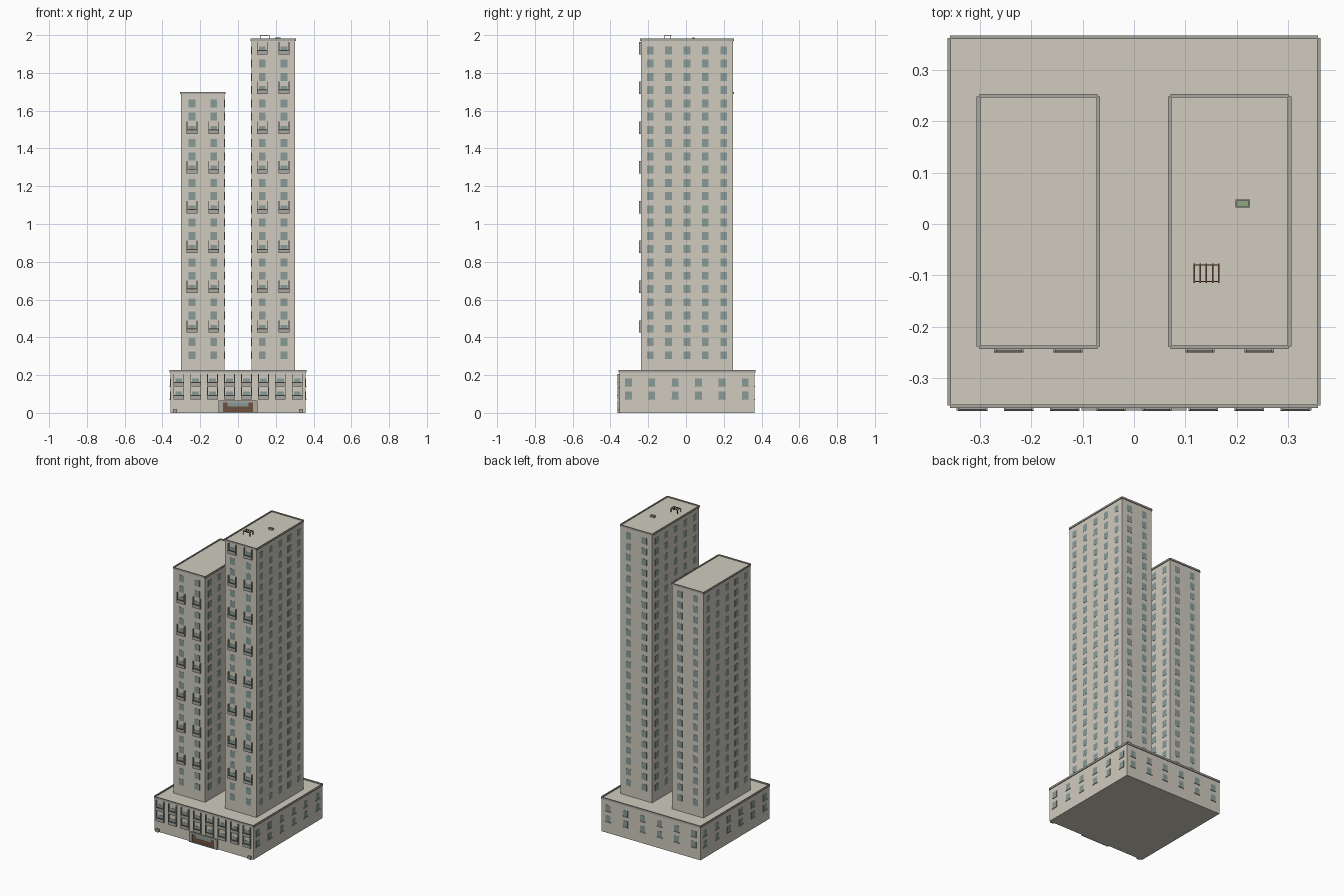
import bpy, bmesh
from mathutils import Matrix, Vector

if "Cube" in bpy.data.objects:
    bpy.data.objects.remove(bpy.data.objects["Cube"])


def mat(name, r, g, b):
    m = bpy.data.materials.new(name)
    m.diffuse_color = (r, g, b, 1)
    m.use_nodes = True
    m.node_tree.nodes["Principled BSDF"].inputs["Base Color"].default_value = m.diffuse_color
    return m


WALL = mat("wall", 0.63, 0.60, 0.52)
GLASS = mat("glass", 0.25, 0.33, 0.31)
TRIM = mat("trim", 0.40, 0.39, 0.35)
DARK = mat("dark_metal", 0.12, 0.12, 0.11)
BROWN = mat("brown", 0.16, 0.08, 0.05)
GREEN = mat("green", 0.27, 0.38, 0.22)


def boxes(name, material, items):
    """One object from boxes given as (x0, x1, y0, y1, z0, z1)."""
    bm = bmesh.new()
    for x0, x1, y0, y1, z0, z1 in items:
        c = Vector((x0 + x1, y0 + y1, z0 + z1)) / 2
        bmesh.ops.create_cube(bm, size=1, matrix=Matrix.Translation(c)
                              @ Matrix.Diagonal((x1 - x0, y1 - y0, z1 - z0, 1)))
    me = bpy.data.meshes.new(name)
    bm.to_mesh(me)
    bm.free()
    me.materials.append(material)
    ob = bpy.data.objects.new(name, me)
    bpy.context.collection.objects.link(ob)
    return ob


def spread(a, b, n, margin):
    """n evenly spaced positions inside a..b."""
    a, b = a + margin, b - margin
    return [a + (b - a) * i / (n - 1) for i in range(n)]


def on_walls(x0, x1, y0, y1, front, back, side, rows, w, z_lo, z_hi, out):
    """Small boxes on all four walls, one for each column and row."""
    res = []
    for z in rows:
        a, b = z + z_lo, z + z_hi
        for x in front:
            res.append((x - w, x + w, y0 - out, y0 + 0.002, a, b))
        for x in back:
            res.append((x - w, x + w, y1 - 0.002, y1 + out, a, b))
        for y in side:
            res.append((x0 - out, x0 + 0.002, y - w, y + w, a, b))
            res.append((x1 - 0.002, x1 + out, y - w, y + w, a, b))
    return res


def parapet(name, x0, x1, y0, y1, z0, z1):
    t, o = 0.002, 0.005
    boxes(name, TRIM, [(x0, x1, y0 - o, y0 + t, z0, z1), (x0, x1, y1 - t, y1 + o, z0, z1),
                       (x0 - o, x0 + t, y0, y1, z0, z1), (x1 - t, x1 + o, y0, y1, z0, z1)])


def balconies(name, cols, rows, y, depth):
    h, t = 0.0285, 0.004
    slabs, rails = [], []
    for z in rows:
        b = z - 0.021
        for x in cols:
            slabs.append((x - h, x + h, y - depth, y, b, b + 0.005))
            for s in (-1, 1):                      # tall side screens
                xs = sorted((x + s * h, x + s * (h - t)))
                slabs.append((*xs, y - depth, y, b, b + 0.066))
            slabs.append((x - h, x + h, y - depth, y - depth + 0.002, b, b + 0.018))
            rails.append((x - h, x + h, y - depth - 0.001, y - depth + 0.003, b + 0.018, b + 0.023))
    boxes(name, TRIM, slabs)
    boxes(name + "_rails", DARK, rails)


# podium
PX, PY0, PY1 = 0.358, -0.353, 0.362
boxes("podium", WALL, [(-PX, PX, PY0, PY1, 0, 0.218)])
parapet("podium_parapet", -PX, PX, PY0, PY1, 0.214, 0.226)
prow = [0.093, 0.162]
pfront = spread(-PX, PX, 8, 0.044)
pback = spread(-PX, PX, 6, 0.048)
pside = spread(PY0, PY1, 6, 0.048)
boxes("podium_windows", GLASS, on_walls(-PX, PX, PY0, PY1, pfront, pback, pside,
                                        prow, 0.018, -0.02, 0.02, 0.001))
boxes("podium_sills", TRIM, on_walls(-PX, PX, PY0, PY1, [], pback, pside,
                                     prow, 0.021, -0.024, -0.02, 0.004))
balconies("podium_balconies", pfront, prow, PY0, 0.010)

# towers
TY0, TY1 = -0.238, 0.248
for label, x0, x1, top, floors, nb in (("left", -0.301, -0.071, 1.698, 20, 6),
                                       ("right", 0.071, 0.301, 1.981, 24, 8)):
    boxes(label + "_tower", WALL, [(x0, x1, TY0, TY1, 0.21, top - 0.006)])
    parapet(label + "_tower_parapet", x0, x1, TY0, TY1, top - 0.011, top)
    rows = [0.305 + 0.0702 * i for i in range(floors)]
    cols = spread(x0, x1, 2, 0.0575)
    boxes(label + "_tower_windows", GLASS,
          on_walls(x0, x1, TY0, TY1, cols, cols, spread(TY0, TY1, 5, 0.0486),
                   rows, 0.018, -0.021, 0.021, 0.001))
    balconies(label + "_tower_balconies", cols, rows[2::3][:nb], TY0, 0.011)

# entrance: surround, doors and glass strip
F = PY0
boxes("entrance_surround", TRIM, [(-0.102, -0.08, F - 0.009, F, 0, 0.062),
                                  (0.08, 0.102, F - 0.009, F, 0, 0.062),
                                  (-0.102, 0.102, F - 0.010, F, 0.056, 0.066),
                                  (-0.102, 0.102, F - 0.010, F, 0, 0.005)])
boxes("entrance_doors", BROWN, [(-0.08, 0.08, F - 0.004, F, 0.005, 0.056)])
boxes("entrance_glass", GLASS, [(-0.055, 0.055, F - 0.006, F, 0.035, 0.054)])

# small boxes at the front corners
boxes("corner_planters", TRIM, [(s * 0.334 - 0.011, s * 0.334 + 0.011, F - 0.010, F, 0, 0.02)
                                for s in (-1, 1)])

# roof frame and hatch on the taller tower
bars = [(0.117 + 0.012 * i - 0.0015, 0.117 + 0.012 * i + 0.0015, -0.115, -0.077, 1.997, 2.0)
        for i in range(5)]
legs = [(x - 0.0015, x + 0.0015, y - 0.0015, y + 0.0015, 1.974, 1.998)
        for x in (0.117, 0.165) for y in (-0.112, -0.080)]
beams = [(0.117, 0.165, y - 0.001, y + 0.001, 1.995, 1.998) for y in (-0.112, -0.080)]
boxes("roof_frame", BROWN, bars + legs + beams)
boxes("roof_hatch", TRIM, [(0.197, 0.226, 0.032, 0.048, 1.974, 1.984)])
boxes("roof_hatch_lid", GREEN, [(0.199, 0.224, 0.034, 0.046, 1.983, 1.987)])
